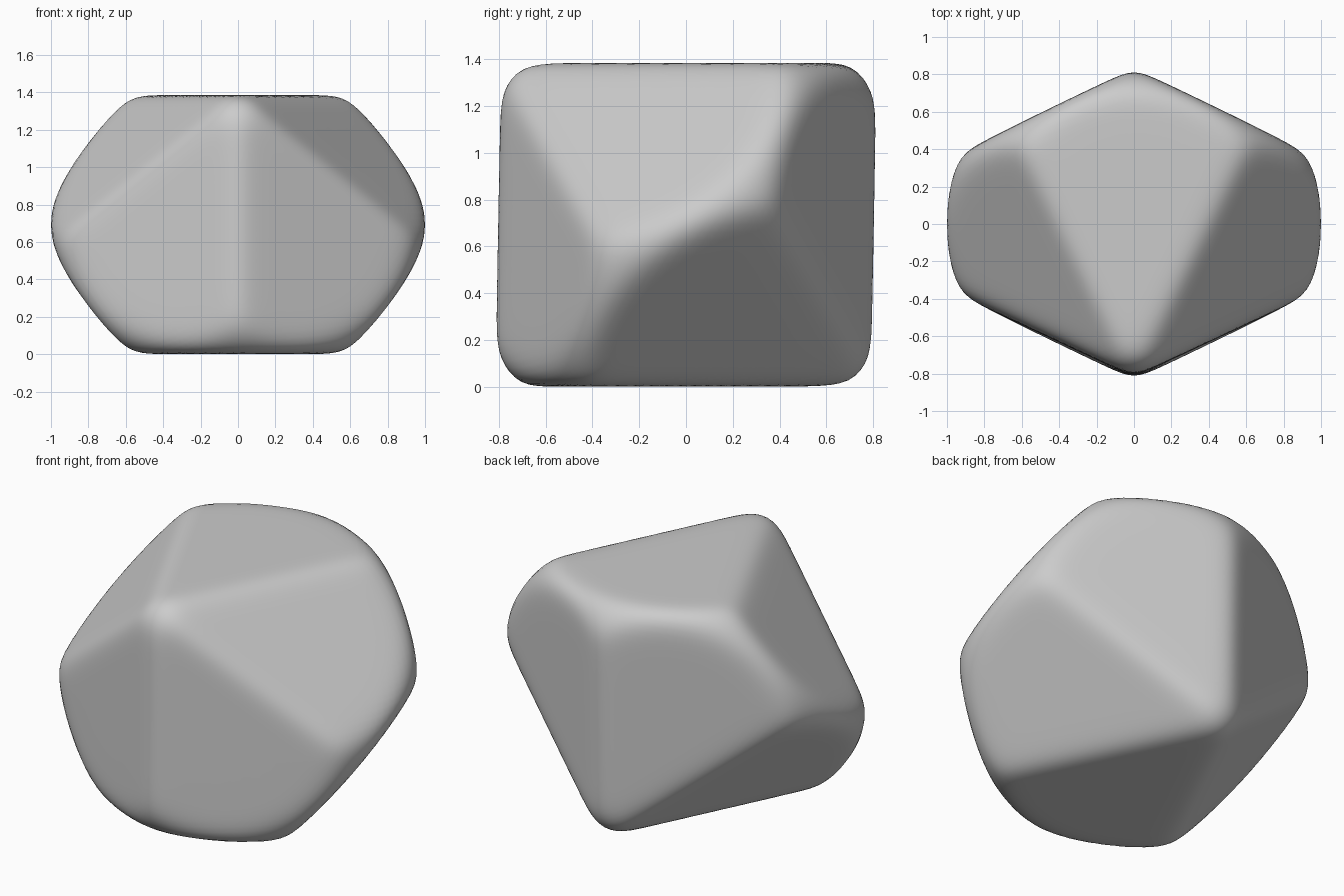
import bpy, bmesh, math
from mathutils import Vector

cube = bpy.data.objects.get("Cube")
if cube:
    bpy.data.objects.remove(cube, do_unlink=True)

# Grey material
grey = bpy.data.materials.new("plain_grey")
grey.use_nodes = True
colour = (0.6, 0.6, 0.6, 1)
grey.diffuse_color = colour
grey.node_tree.nodes["Principled BSDF"].inputs["Base Color"].default_value = colour

# Five face directions round a tilted axis; each also has an opposite face
tilt_cos = 0.675
tilt_sin = math.sqrt(1 - tilt_cos ** 2)
axis = Vector((0, -tilt_sin, tilt_cos))
upward = Vector((0, tilt_cos, tilt_sin))
side = Vector((1, 0, 0))
normals = []
for k in range(5):
    turn = math.tau * k / 5
    normals.append(axis * tilt_cos + (upward * math.cos(turn) + side * math.sin(turn)) * tilt_sin)

FACE_DISTANCE = 0.745   # centre to each face
SQUASH = 0.93           # slight flattening in height
EDGE_POWER = 24         # higher gives sharper ridges
RIM_POWER = 40
RIM_X, RIM_YZ = 1.016, 0.99
HALF_HEIGHT = FACE_DISTANCE * SQUASH


def extent(d, scale=1.0):
    """Soft intersection of the ten faces and the rounding ball."""
    p = Vector((d.x, d.y, d.z / SQUASH)) * scale
    faces = sum((abs(n.dot(p)) / FACE_DISTANCE) ** EDGE_POWER for n in normals)
    ball = Vector((d.x / RIM_X, d.y / RIM_YZ, d.z / RIM_YZ)).length * scale
    return faces + ball ** RIM_POWER


def radius(d):
    low, high = 0.5, 1.2
    for _ in range(16):
        mid = (low + high) / 2
        if extent(d, mid) > 1:
            high = mid
        else:
            low = mid
    return low


# Rounded ten-sided solid
bm = bmesh.new()
bmesh.ops.create_icosphere(bm, subdivisions=6, radius=1)
for v in bm.verts:
    d = v.co.normalized()
    v.co = d * radius(d) + Vector((0, 0, HALF_HEIGHT))
for f in bm.faces:
    f.smooth = True
mesh = bpy.data.meshes.new("rounded_ten_sided_solid")
bm.to_mesh(mesh)
bm.free()
mesh.materials.append(grey)
solid = bpy.data.objects.new("rounded_ten_sided_solid", mesh)
bpy.context.collection.objects.link(solid)
